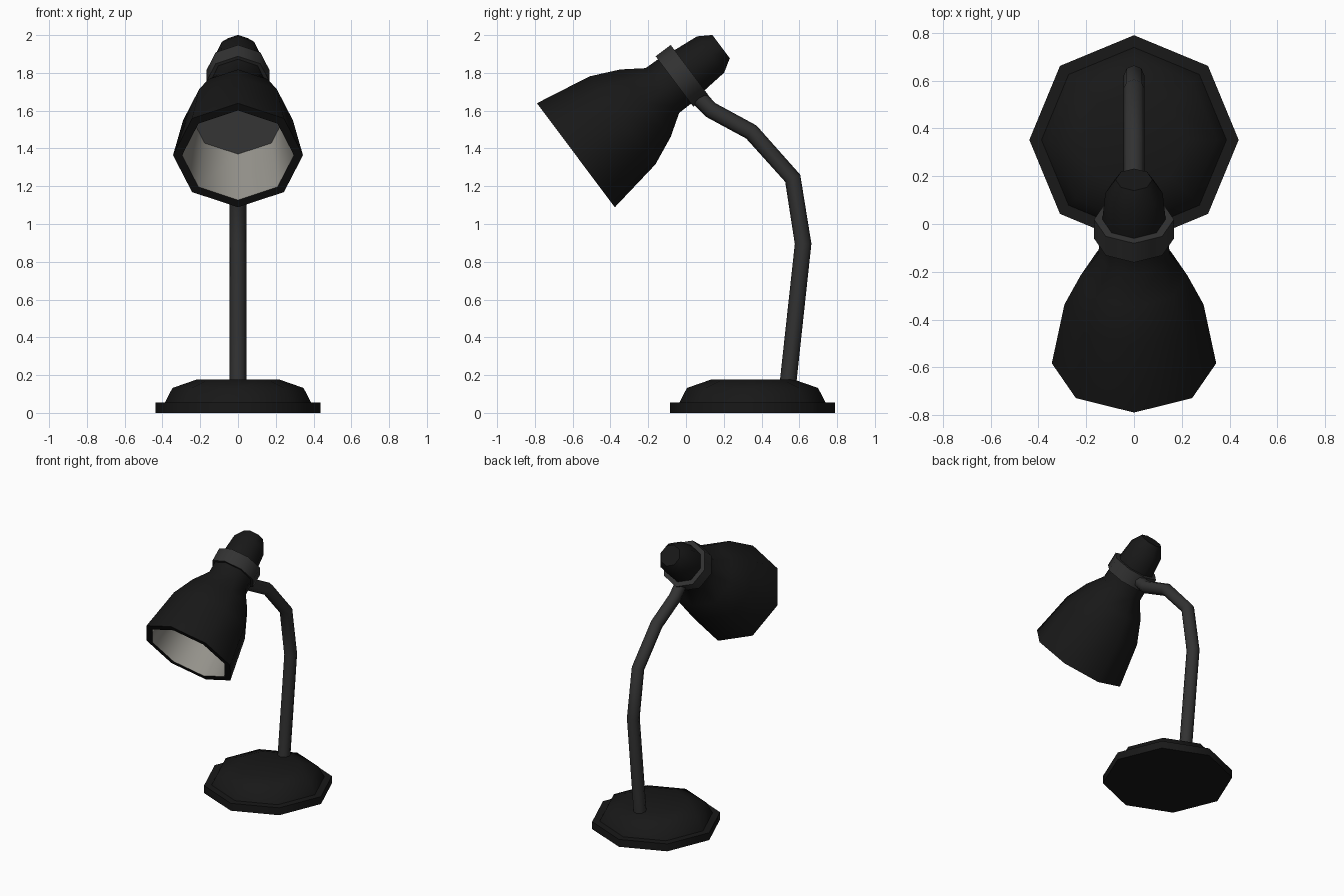
import bpy, bmesh, math

if "Cube" in bpy.data.objects:
    bpy.data.objects.remove(bpy.data.objects["Cube"])

SIDES = 8


def material(name, rgb):
    m = bpy.data.materials.new(name)
    m.diffuse_color = (*rgb, 1)
    m.use_nodes = True
    m.node_tree.nodes["Principled BSDF"].inputs["Base Color"].default_value = m.diffuse_color
    return m


black = material("black_enamel", (0.009, 0.009, 0.009))
dark_grey = material("dark_grey_metal", (0.032, 0.032, 0.032))
cream = material("pale_lining", (0.30, 0.29, 0.26))
mid_grey = material("grey_diffuser", (0.10, 0.10, 0.10))


def smooth(ob, angle=50):
    bpy.ops.object.select_all(action='DESELECT')
    ob.select_set(True)
    bpy.context.view_layer.objects.active = ob
    bpy.ops.object.shade_smooth_by_angle(angle=math.radians(angle))


def lathe(name, profile, mats, loc, tilt=0.0, cap_start=False, cap_end=False, lining=0, angle=50):
    """Spin (height, radius) points round local z; the first `lining` bands use mats[1]."""
    bm = bmesh.new()
    rings = []
    for h, r in profile:
        rings.append([bm.verts.new((r * math.cos(2 * math.pi * i / SIDES),
                                    r * math.sin(2 * math.pi * i / SIDES), h))
                      for i in range(SIDES)])
    for k, (a, b) in enumerate(zip(rings, rings[1:])):
        for i in range(SIDES):
            j = (i + 1) % SIDES
            f = bm.faces.new((a[i], a[j], b[j], b[i]))
            f.material_index = 1 if k < lining else 0
    if cap_start:
        bm.faces.new(rings[0][::-1])
    if cap_end:
        bm.faces.new(rings[-1])
    me = bpy.data.meshes.new(name)
    bm.to_mesh(me)
    bm.free()
    for m in mats:
        me.materials.append(m)
    ob = bpy.data.objects.new(name, me)
    ob.location = loc
    ob.rotation_euler = (-tilt, 0, 0)
    bpy.context.collection.objects.link(ob)
    smooth(ob, angle)
    return ob


# Stepped octagonal base
lathe("base", [(0, 0.438), (0.055, 0.438), (0.055, 0.387), (0.132, 0.347), (0.178, 0.215)],
      [black], (0, 0.352, 0), cap_start=True, cap_end=True)

# Bent arm
path = [(0.538, 0.14), (0.62, 0.895), (0.565, 1.242), (0.346, 1.487), (0.132, 1.603), (0.045, 1.69)]
cu = bpy.data.curves.new("arm", 'CURVE')
cu.dimensions = '3D'
cu.bevel_depth = 0.044
cu.bevel_resolution = 2
cu.use_fill_caps = True
sp = cu.splines.new('POLY')
sp.points.add(len(path) - 1)
for p, (y, z) in zip(sp.points, path):
    p.co = (0, y, z, 1)
cu.materials.append(dark_grey)
arm = bpy.data.objects.new("arm", cu)
bpy.context.collection.objects.link(arm)
bpy.ops.object.select_all(action='DESELECT')
arm.select_set(True)
bpy.context.view_layer.objects.active = arm
bpy.ops.object.convert(target='MESH')
smooth(bpy.context.view_layer.objects.active)

# Head parts share one tilted axis starting at the centre of the rim
head = dict(loc=(0, -0.583, 1.364), tilt=math.atan2(0.801, 0.599))
lathe("shade", [(0.344, 0.25), (0, 0.296), (0, 0.344), (0.308, 0.291), (0.46, 0.223),
                (0.572, 0.148), (0.68, 0.146)], [black, cream], lining=1, **head)
lathe("diffuser", [(0.344, 0.25)], [mid_grey], cap_start=True, **head)
lathe("collar", [(0.652, 0.14), (0.652, 0.167), (0.752, 0.167), (0.752, 0.12)], [dark_grey], **head)
lathe("socket_cap", [(0.70, 0.135), (0.76, 0.132), (0.89, 0.12), (0.96, 0.077)],
      [black], cap_end=True, **head)
